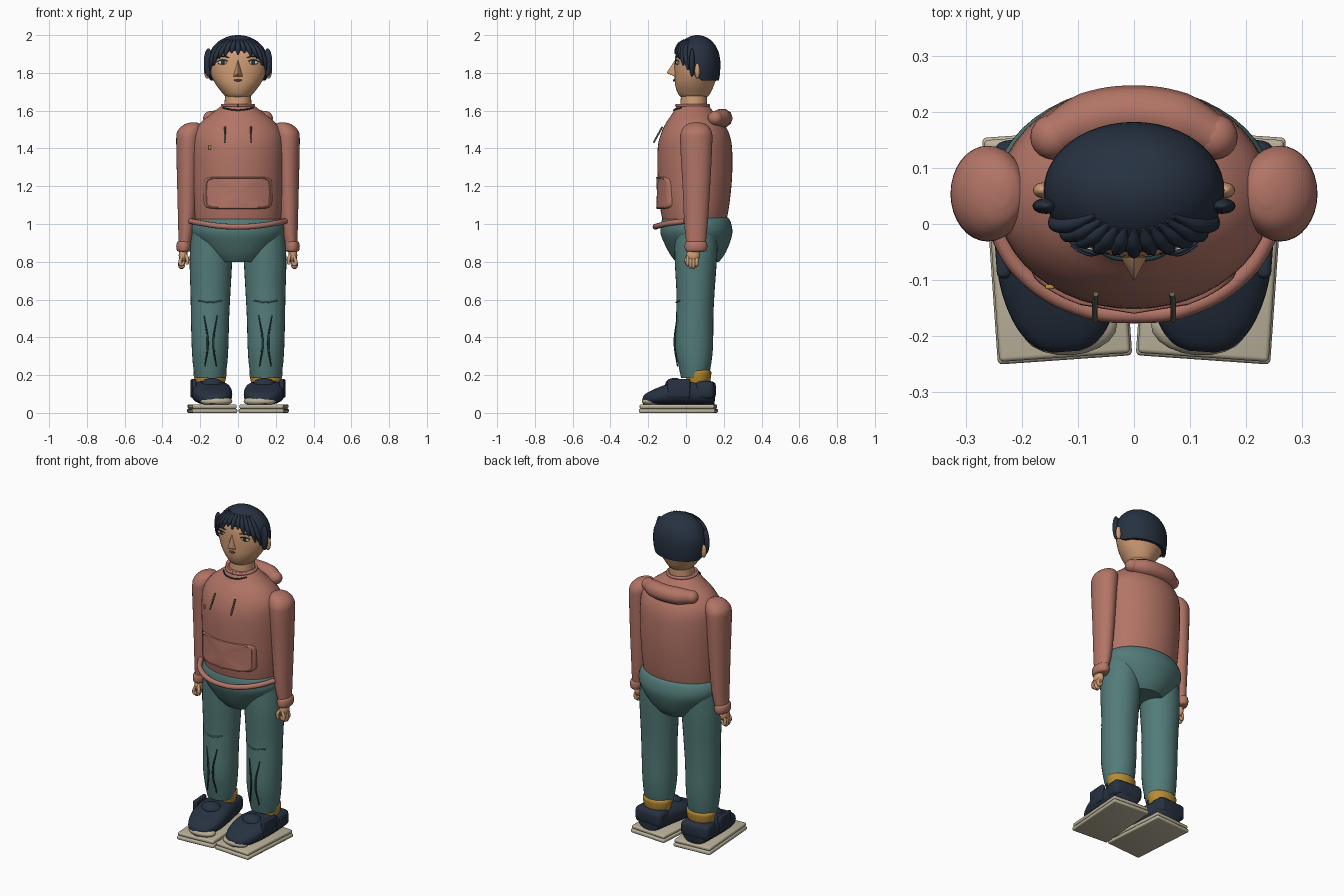
import bpy, bmesh, math
from mathutils import Matrix, Vector

cube = bpy.data.objects.get("Cube")
if cube:
    bpy.data.objects.remove(cube)


def material(name, r, g, b):
    m = bpy.data.materials.new(name)
    m.diffuse_color = (r, g, b, 1)
    m.use_nodes = True
    m.node_tree.nodes["Principled BSDF"].inputs["Base Color"].default_value = (r, g, b, 1)
    return m


rose = material("dusty rose", .45, .176, .133)
teal = material("teal", .086, .2, .192)
navy = material("navy", .02, .031, .052)
skin = material("skin", .64, .34, .18)
cream = material("cream", .5, .45, .33)
mustard = material("mustard", .48, .26, .035)
white = material("eye white", .65, .65, .62)
dark = material("dark teal", .015, .045, .045)
cord = material("cord grey", .13, .12, .09)
lip = material("lip brown", .12, .05, .04)


def finish(name, data, mat, mirror):
    ob = bpy.data.objects.new(name, data)
    bpy.context.collection.objects.link(ob)
    data.materials.append(mat)
    if mirror:
        ob.modifiers.new("Mirror", "MIRROR").use_mirror_merge = False
    return ob


def solid(name, bm, mat, mirror=False, angle=40):
    bmesh.ops.recalc_face_normals(bm, faces=bm.faces)
    me = bpy.data.meshes.new(name)
    bm.to_mesh(me)
    bm.free()
    me.shade_smooth()
    me.set_sharp_from_angle(angle=math.radians(angle))
    return finish(name, me, mat, mirror)


def skin_rings(rings):
    """Bridge equal rings of points and cap both ends."""
    bm = bmesh.new()
    vs = [[bm.verts.new(p) for p in ring] for ring in rings]
    n = len(vs[0])
    for a, b in zip(vs, vs[1:]):
        for i in range(n):
            j = (i + 1) % n
            bm.faces.new((a[i], a[j], b[j], b[i]))
    bm.faces.new(vs[0])
    bm.faces.new(vs[-1])
    return bm


def smooth_path(rows, steps=4):
    """Catmull-Rom blend between profile rows."""
    out = []
    for k in range(len(rows) - 1):
        p = [rows[max(k - 1, 0)], rows[k], rows[k + 1], rows[min(k + 2, len(rows) - 1)]]
        for s in range(steps):
            t = s / steps
            out.append([.5 * (2 * b + (c - a) * t + (2 * a - 5 * b + 4 * c - d) * t ** 2
                              + (3 * b - a - 3 * c + d) * t ** 3) for a, b, c, d in zip(*p)])
    return out + [list(rows[-1])]


def oval(a, power=2):
    c, s = math.cos(a), math.sin(a)
    return (math.copysign(abs(c) ** (2 / power), c), math.copysign(abs(s) ** (2 / power), s))


def loft(name, rows, mat, mirror=False, along="z", power=2, n=32, turn=None):
    """Rows hold: position on the axis, two centre values, two radii."""
    rings = []
    for h, cu, cv, ru, rv in smooth_path(rows):
        ring = []
        for i in range(n):
            u, v = oval(math.tau * i / n, power)
            u, v = cu + ru * u, cv + rv * v
            ring.append((u, v, h) if along == "z" else (u, h, v))
        rings.append(ring)
    bm = skin_rings(rings)
    if turn:
        bm.transform(turn)
    return solid(name, bm, mat, mirror)


def blob(name, centre, radii, mat, mirror=False, turn=Matrix()):
    bm = bmesh.new()
    bmesh.ops.create_uvsphere(bm, u_segments=20, v_segments=12, radius=1)
    bm.transform(turn @ Matrix.Translation(centre) @ Matrix.Diagonal((*radii, 1)))
    return solid(name, bm, mat, mirror)


def slab(name, centre, size, mat, mirror=False, turn=Matrix(), bevel=.01):
    bm = bmesh.new()
    bmesh.ops.create_cube(bm, size=1)
    bm.transform(Matrix.Diagonal((*size, 1)))
    bmesh.ops.bevel(bm, geom=bm.edges[:], offset=bevel, segments=3, affect="EDGES", profile=.5)
    bm.transform(turn @ Matrix.Translation(centre))
    return solid(name, bm, mat, mirror)


def tubes(name, paths, radius, mat, mirror=False, tip=1):
    cu = bpy.data.curves.new(name, "CURVE")
    cu.dimensions = "3D"
    cu.bevel_depth, cu.bevel_resolution, cu.resolution_u = radius, 3, 6
    cu.use_fill_caps = True
    for path in paths:
        sp = cu.splines.new("BEZIER")
        sp.bezier_points.add(len(path) - 1)
        for i, (bp, p) in enumerate(zip(sp.bezier_points, path)):
            bp.co = p
            bp.handle_left_type = bp.handle_right_type = "AUTO"
            bp.radius = tip if i in (0, len(path) - 1) else 1
    return finish(name, cu, mat, mirror)


# Sweater body
torso = [(1.0, 0, .045, .225, .165), (1.1, 0, .045, .235, .184), (1.25, 0, .047, .242, .197),
         (1.4, 0, .047, .245, .197), (1.48, 0, .048, .235, .18), (1.54, 0, .045, .195, .148),
         (1.585, 0, .04, .14, .112), (1.635, 0, .035, .075, .08)]
loft("sweater_body", torso, rose, n=48)
torso_fine = smooth_path(torso, 8)


def chest(x, z, out=0):
    """Point on the front of the sweater."""
    h, _, cy, rx, ry = min(torso_fine, key=lambda r: abs(r[0] - z))
    return Vector((x, cy - ry * math.sqrt(max(0, 1 - (x / rx) ** 2)) - out, z))


# Front pocket, wrapped on the chest
rings = []
for s, out in ((1, -.02), (1, .006), (.97, .012), (.93, .013), (.91, .009), (.6, .009), (.2, .009)):
    ring = []
    for i in range(48):
        u, v = oval(math.tau * i / 48, 7)
        x, z = .182 * s * u, 1.165 + (.085 - .182 * (1 - s) * .5 if s > .9 else .085 * s) * v
        ring.append((x, .047 - .194 * math.sqrt(1 - (x / .242) ** 2) - out, z))
    rings.append(ring)
solid("front_pocket", skin_rings(rings), rose)

# Hood, hem, neckline, drawstrings and badge
hood = tubes("folded_hood", [[(-.145, .155, 1.56), (-.08, .185, 1.56), (0, .197, 1.56),
                              (.08, .185, 1.56), (.145, .155, 1.56)]], .05, rose, tip=.75)
blob("hood_end", (.145, .155, 1.56), (.04, .04, .038), rose, True)
tubes("hem_roll", [[(-.25, -.005, 1.015), (-.2, -.085, 1.005), (-.1, -.148, .99), (0, -.162, .985),
                    (.1, -.148, .99), (.2, -.085, 1.005), (.25, -.005, 1.015)]], .015, rose)
tubes("collar_roll", [[(.082 * math.sin(a), .035 - .085 * math.cos(a), 1.628)
                       for a in [math.tau * i / 16 for i in range(17)]]], .008, rose)
tubes("neckline_stitch", [[chest(x, 1.615 - .012 * math.cos(x * 20), .004)
                           for x in (-.08, -.05, -.02, .02, .05, .08)]], .004, dark)
tubes("drawstring", [[(.068, -.125, 1.515), (.07, -.15, 1.47), (.07, -.172, 1.43)]], .005, cord, True)
slab("chest_badge", chest(-.15, 1.405, .003), (.016, .008, .02), mustard, bevel=.002)

# Sleeves, cuffs and hands
loft("sleeve", [(1.538, .235, .055, .015, .02), (1.525, .243, .055, .045, .055),
                (1.49, .255, .055, .066, .08), (1.43, .262, .054, .065, .085),
                (1.2, .267, .055, .055, .073), (1.0, .272, .053, .045, .062),
                (.89, .282, .053, .033, .05)], rose, True)
loft("cuff", [(.853, .287, .05, .026, .045), (.86, .287, .052, .036, .056),
              (.882, .287, .053, .04, .06), (.903, .286, .053, .036, .056),
              (.91, .285, .053, .026, .045)], rose, True)
blob("palm", (.29, .038, .835), (.024, .036, .04), skin, True)
tubes("fingers", [[(.295, y, .83), (.306, y - .002, .80), (.3, y - .002, z), (.285, y, z + .015)]
                  for y, z in ((.01, .785), (.026, .773), (.042, .77), (.058, .782))],
      .0095, skin, True, .85)
tubes("thumb", [[(.28, .015, .84), (.268, .002, .815), (.27, .002, .785)]], .01, skin, True, .8)

# Trousers
loft("hips", [(1.04, 0, .05, .2, .16), (1.025, 0, .052, .232, .178), (.99, 0, .054, .25, .188),
              (.95, 0, .055, .246, .19), (.9, 0, .058, .215, .174), (.84, 0, .06, .165, .145),
              (.8, 0, .06, .12, .115)], teal, n=48)
loft("trouser_leg", [(.98, .135, .055, .11, .115), (.82, .143, .052, .113, .112),
                     (.62, .146, .05, .105, .1), (.5, .148, .046, .101, .099),
                     (.35, .148, .043, .097, .1), (.25, .148, .046, .09, .086),
                     (.185, .148, .046, .078, .072)], teal, True)
tubes("trouser_crease", [[(x + d, -.046, .515), (x, -.06, .37), (x + d * .8, -.045, .245)]
                         for x, d in ((.13, -.02), (.16, .02))], .006, dark, True, .5)
tubes("knee_fold", [[(.085, -.036, .595), (.146, -.052, .585), (.21, -.034, .595)]], .004, teal, True)
loft("sock", [(.14, .148, .06, .07, .06), (.175, .148, .066, .082, .064),
              (.215, .148, .066, .088, .068), (.226, .148, .064, .08, .062)], mustard, True)

# Shoes on double plates, toes turned slightly inward
pivot = Vector((.135, -.04, 0))
toe_in = Matrix.Translation(pivot) @ Matrix.Rotation(math.radians(-4), 4, "Z") @ Matrix.Translation(-pivot)
slab("lower_plate", (.137, -.04, .011), (.24, .405, .022), cream, True, toe_in, .008)
slab("upper_plate", (.137, -.04, .034), (.234, .396, .022), cream, True, toe_in, .008)
blob("toe_cap", (.125, -.185, .062), (.085, .05, .028), cream, True, toe_in)
loft("shoe", [(y, .143 + .04 * min(y, 0), (top + .045) / 2, rx, (top - .045) / 2) for y, rx, top in (
    (.15, .05, .12), (.143, .075, .155), (.11, .088, .168), (.04, .097, .172), (-.05, .106, .168),
    (-.12, .102, .145), (-.18, .083, .12), (-.215, .055, .1), (-.228, .025, .085))],
    navy, True, "y", 2.7, 36, toe_in)
slab("heel_counter", (.147, .105, .12), (.185, .1, .095), navy, True, toe_in, .025)
slab("ankle_flap", (.235, -.03, .13), (.025, .12, .1), navy, True, toe_in, .01)
blob("shoe_tongue", (.14, -.06, .15), (.06, .05, .035), navy, True, toe_in)

# Neck and head
loft("neck", [(1.6, 0, .04, .072, .072), (1.66, 0, .042, .07, .07), (1.72, 0, .045, .068, .07)], skin)
loft("head", [(1.662, 0, .04, .03, .04), (1.675, 0, .042, .065, .072), (1.7, 0, .043, .088, .09),
              (1.74, 0, .046, .118, .104), (1.79, 0, .054, .144, .114), (1.85, 0, .056, .154, .116),
              (1.91, 0, .058, .142, .11), (1.955, 0, .06, .1, .085), (1.98, 0, .06, .03, .03)], skin, n=40)
blob("ear", (.162, .06, 1.81), (.018, .014, .04), skin, True)

# Nose
bm = bmesh.new()
for p in ((0, -.05, 1.885), (.032, -.045, 1.775), (-.032, -.045, 1.775), (0, -.105, 1.8)):
    bm.verts.new(p)
bmesh.ops.convex_hull(bm, input=bm.verts[:])
bmesh.ops.bevel(bm, geom=bm.edges[:], offset=.004, segments=2, affect="EDGES", profile=.5)
solid("nose", bm, skin, angle=60)

# Mouth, eyes and brows
tubes("mouth", [[(-.026, -.053, 1.764), (0, -.062, 1.76), (.026, -.053, 1.764)]], .007, lip, tip=.4)
blob("eye_white", (.08, -.044, 1.855), (.027, .009, .012), white, True)
blob("iris", (.08, -.05, 1.856), (.011, .006, .011), dark, True)
tubes("upper_lash", [[(.05, -.049, 1.86), (.08, -.054, 1.869), (.112, -.038, 1.86)]], .0035, navy, True, .6)
tubes("brow", [[(.045, -.051, 1.88), (.08, -.049, 1.888), (.115, -.031, 1.88)]], .0045, navy, True, .5)


# Hair cap with a hairline that drops toward the back
def hairline(a):
    t = min(1, max(0, (abs(a) - .2) / 1.7))
    return 1.915 - .155 * t * t * (3 - 2 * t)


def scalp(a, z, grow=1):
    d = (z - 1.845) / (.155 if z > 1.845 else .22)
    r = math.sqrt(max(0, 1 - abs(d) ** 2.2)) * grow
    return (.161 * r * math.sin(a), .06 - .122 * r * math.cos(a), z)


angles = [-math.pi + math.tau * i / 48 for i in range(48)]
rings = [[scalp(a, hairline(a), .9) for a in angles]]
for k in range(15):
    t = math.sin(k / 14 * math.pi / 2)
    rings.append([scalp(a, hairline(a) + (1.9995 - hairline(a)) * t) for a in angles])
solid("hair_cap", skin_rings(rings), navy, angle=60)

# Fringe strands and side locks
strands = []
for k in range(11):
    a = (k - 5) * .23
    low = hairline(a) - .008 - .008 * (k % 2)
    strands.append([scalp(a * (1 - .25 * t), low + (1.975 - low) * t, 1.01) for t in (0, .35, .7, 1)])
tubes("fringe_strands", strands, .013, navy, tip=.35)
blob("side_lock", (.157, .032, 1.855), (.024, .014, .075), navy, True)
